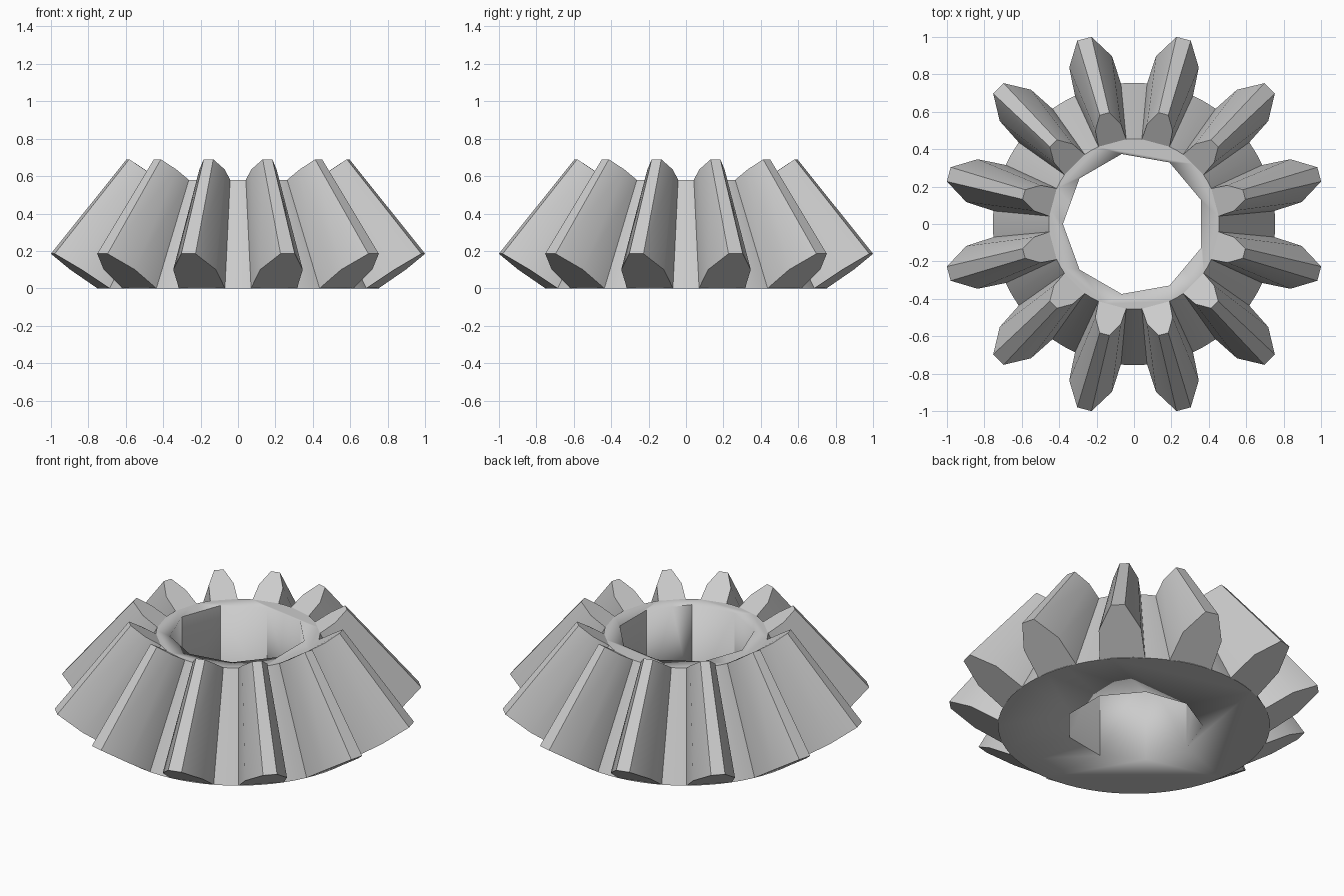
import bpy
import bmesh
from math import sin, cos, pi, radians

cube = bpy.data.objects.get("Cube")
if cube:
    bpy.data.objects.remove(cube)

steel = bpy.data.materials.new("grey steel")
steel.use_nodes = True
GREY = (0.6, 0.6, 0.6, 1)
steel.diffuse_color = GREY
steel.node_tree.nodes["Principled BSDF"].inputs["Base Color"].default_value = GREY

TEETH = 12
HEIGHT = 0.58
BORE_SIDES = 9


def polar(r, angle, z):
    return (r * cos(angle), r * sin(angle), z)


def finish(name, bm):
    bmesh.ops.recalc_face_normals(bm, faces=bm.faces)
    mesh = bpy.data.meshes.new(name)
    bm.to_mesh(mesh)
    bm.free()
    mesh.materials.append(steel)
    obj = bpy.data.objects.new(name, mesh)
    bpy.context.collection.objects.link(obj)
    bpy.ops.object.select_all(action='DESELECT')
    obj.select_set(True)
    bpy.context.view_layer.objects.active = obj
    bpy.ops.object.shade_smooth_by_angle(angle=radians(30))
    return obj


# Conical hub
bm = bmesh.new()
bmesh.ops.create_cone(bm, cap_ends=True, segments=72, radius1=0.755,
                      radius2=0.455, depth=HEIGHT)
bmesh.ops.translate(bm, verts=bm.verts, vec=(0, 0, HEIGHT / 2))
hub = finish("gear_hub", bm)

# Nine-sided bore, cut straight through the hub
bm = bmesh.new()
ring = [bm.verts.new(polar(0.38, pi + 2 * pi * i / BORE_SIDES, -0.2))
        for i in range(BORE_SIDES)]
bottom = bm.faces.new(ring)
top = bmesh.ops.extrude_face_region(bm, geom=[bottom])["geom"]
bmesh.ops.translate(bm, vec=(0, 0, 1),
                    verts=[v for v in top if isinstance(v, bmesh.types.BMVert)])
cutter = finish("bore_cutter", bm)
cutter.hide_render = True
cut = hub.modifiers.new("bore", 'BOOLEAN')
cut.object = cutter
cut.solver = 'EXACT'
bpy.context.view_layer.objects.active = hub
bpy.ops.object.modifier_apply(modifier=cut.name)
bpy.data.objects.remove(cutter)

# Teeth: (radius, height, half angle) from root to tip at each end
OUTER = [(0.755, 0, 9.7), (0.905, 0.10, 7.5), (1.026, 0.185, 2.2)]
INNER = [(0.455, HEIGHT, 9.7), (0.54, 0.635, 7.5), (0.61, 0.69, 2.5)]


def section(bm, half, centre):
    pts = [(r, z, -a) for r, z, a in half] + [(r, z, a) for r, z, a in reversed(half)]
    return [bm.verts.new(polar(r, centre + radians(a), z)) for r, z, a in pts]


bm = bmesh.new()
for k in range(TEETH):
    centre = 2 * pi * (k + 0.5) / TEETH
    outer = section(bm, OUTER, centre)
    inner = section(bm, INNER, centre)
    bm.faces.new(outer)
    bm.faces.new(inner[::-1])
    n = len(outer)
    for i in range(n):
        j = (i + 1) % n
        bm.faces.new((outer[i], inner[i], inner[j], outer[j]))
finish("gear_teeth", bm)
